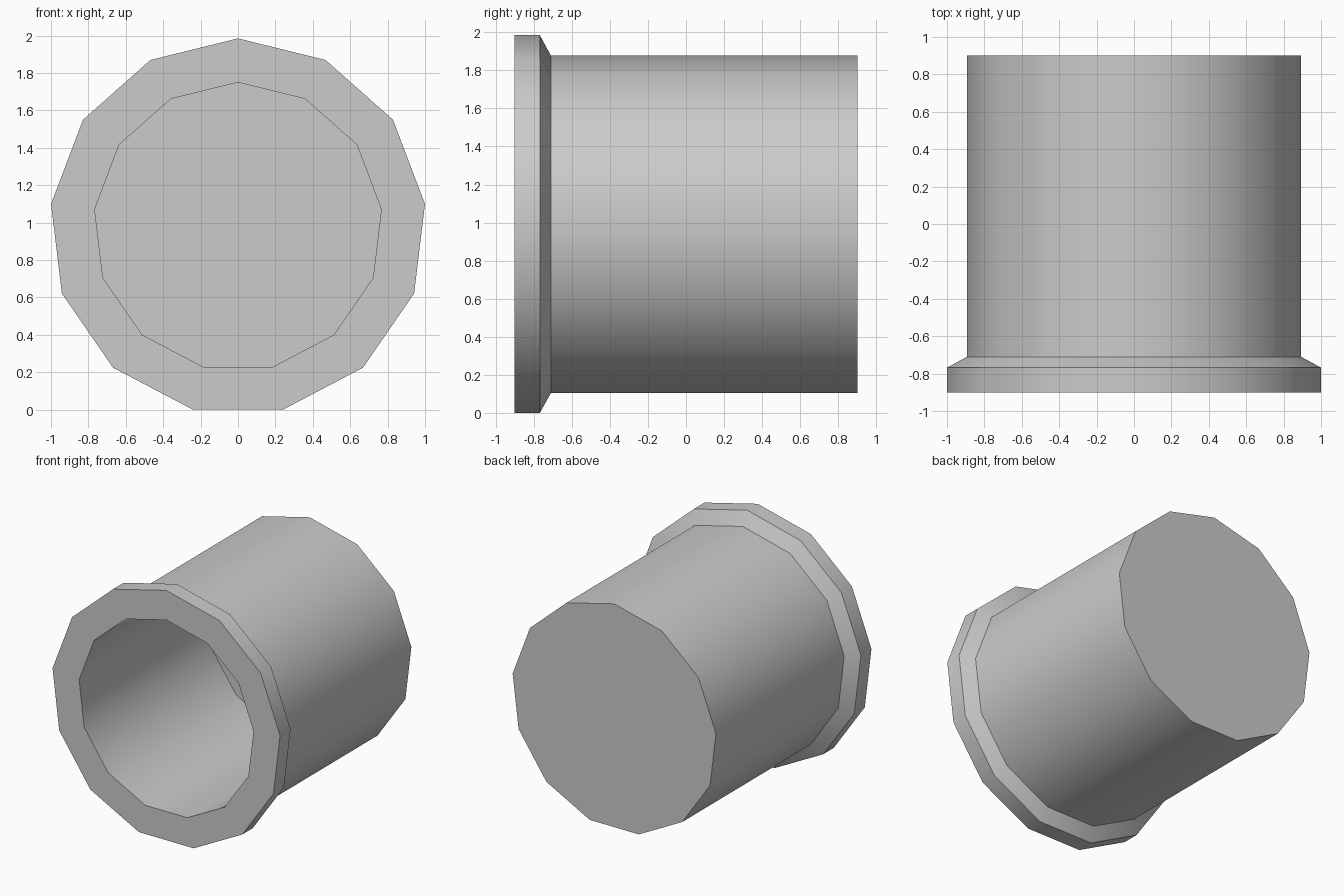
import bpy, bmesh
from math import sin, cos, pi, radians

if "Cube" in bpy.data.objects:
    bpy.data.objects.remove(bpy.data.objects["Cube"])

SIDES = 13
CENTRE_Z = 1.007 * cos(pi / SIDES)   # flat lowest side rests on z = 0

# (radius, y) from the outer back end, round the flange, to the inner floor
PROFILE = [(0.9, 0.9), (0.9, -0.71), (1.007, -0.768), (1.007, -0.9),
           (0.772, -0.9), (0.772, 0.71)]


def ring(bm, radius, y):
    angles = [2 * pi * i / SIDES for i in range(SIDES)]
    return [bm.verts.new((radius * sin(a), y, CENTRE_Z + radius * cos(a)))
            for a in angles]


# Hollow cup lying on its side, with a flanged mouth
bm = bmesh.new()
rings = [ring(bm, r, y) for r, y in PROFILE]
for a, b in zip(rings, rings[1:]):
    for i in range(SIDES):
        j = (i + 1) % SIDES
        bm.faces.new((a[i], a[j], b[j], b[i]))

# Closed back and inner floor
bm.faces.new(rings[0])
bm.faces.new(rings[-1])
bmesh.ops.recalc_face_normals(bm, faces=bm.faces)

mesh = bpy.data.meshes.new("flanged_cup")
bm.to_mesh(mesh)
bm.free()
cup = bpy.data.objects.new("flanged_cup", mesh)
bpy.context.collection.objects.link(cup)

# Smooth round the barrel, sharp at the rims
bpy.context.view_layer.objects.active = cup
cup.select_set(True)
bpy.ops.object.shade_smooth_by_angle(angle=radians(29))
